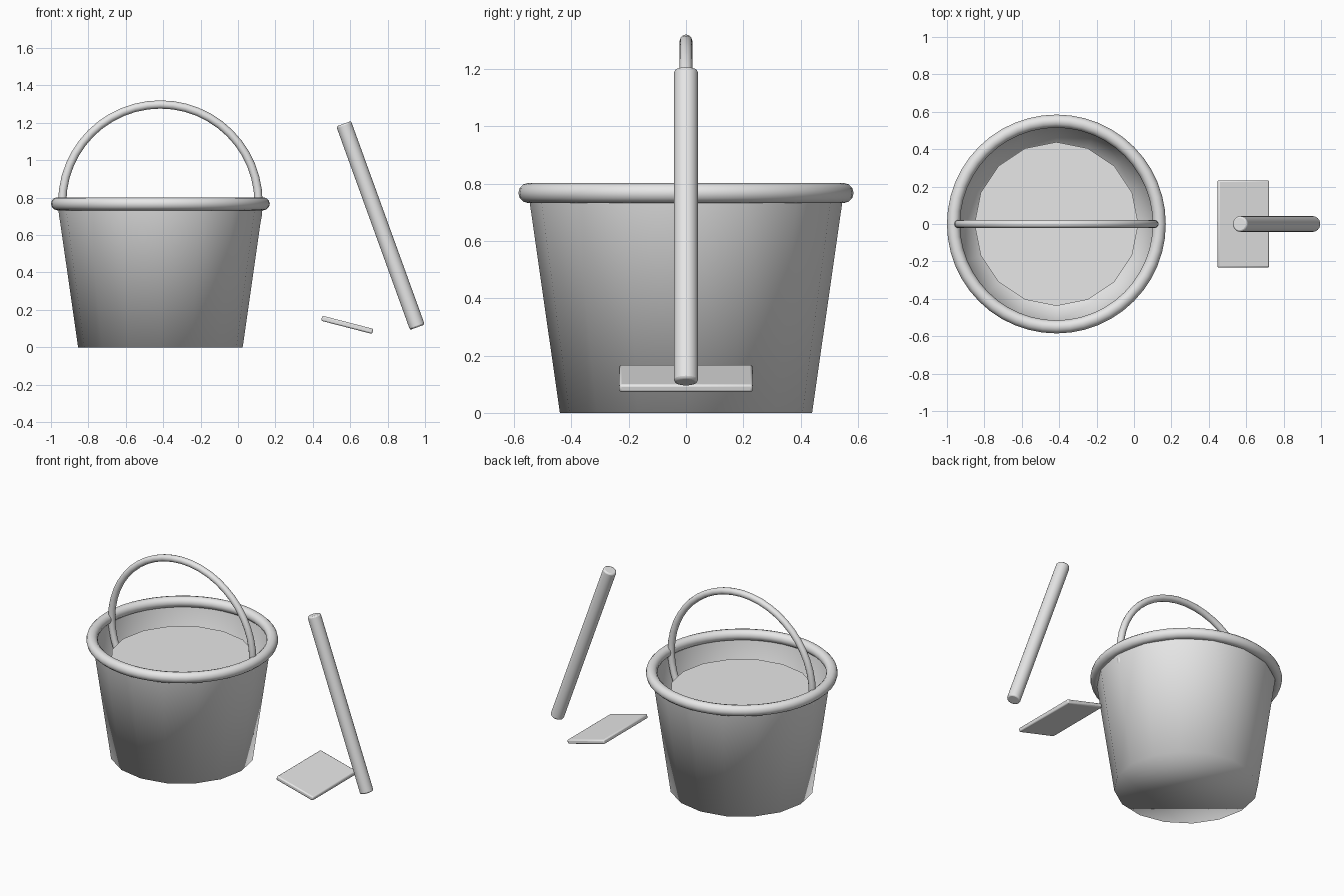
import bpy, math
from mathutils import Vector

default = bpy.data.objects.get("Cube")
if default:
    bpy.data.objects.remove(default, do_unlink=True)

# One plain grey for everything
grey = bpy.data.materials.new("plain_grey")
grey.use_nodes = True
grey.diffuse_color = (0.8, 0.8, 0.8, 1)
grey.node_tree.nodes["Principled BSDF"].inputs["Base Color"].default_value = (0.8, 0.8, 0.8, 1)

BUCKET_X = -0.415
RIM_Z = 0.767


def finish(name, angle=None):
    ob = bpy.context.object
    ob.name = name
    ob.data.materials.clear()
    ob.data.materials.append(grey)
    if angle is None:
        bpy.ops.object.shade_smooth()
    else:
        bpy.ops.object.shade_smooth_by_angle(angle=math.radians(angle))
    return ob


def bevel(ob, width, segments):
    mod = ob.modifiers.new("soft_edges", 'BEVEL')
    mod.width = width
    mod.segments = segments
    mod.limit_method = 'ANGLE'


# Bucket wall: tapered, sixteen sides, closed floor, open top
bpy.ops.mesh.primitive_cone_add(vertices=16, radius1=0.44, radius2=0.55, depth=RIM_Z,
                                location=(BUCKET_X, 0, RIM_Z / 2),
                                rotation=(0, 0, math.pi / 2))
bucket = finish("bucket_body")
import bmesh
bm = bmesh.new()
bm.from_mesh(bucket.data)
top = [f for f in bm.faces if f.normal.z > 0.9]
bmesh.ops.delete(bm, geom=top, context='FACES_ONLY')
bm.to_mesh(bucket.data)
bm.free()

# Contents with a flat top below the rim
FILL_Z = 0.655
bpy.ops.mesh.primitive_cylinder_add(vertices=16, radius=0.438, depth=FILL_Z - 0.02,
                                    location=(BUCKET_X, 0, FILL_Z / 2 + 0.01))
finish("bucket_filling", 30)

# Rolled rim
bpy.ops.mesh.primitive_torus_add(major_radius=0.55, minor_radius=0.035,
                                 major_segments=48, minor_segments=12,
                                 location=(BUCKET_X, 0, RIM_Z))
finish("bucket_rim")

# Carrying hoop, its lower half hidden in the bucket
bpy.ops.mesh.primitive_torus_add(major_radius=0.525, minor_radius=0.022,
                                 major_segments=48, minor_segments=12,
                                 location=(BUCKET_X, 0, 0.773),
                                 rotation=(math.pi / 2, 0, 0))
finish("bucket_handle")

# Leaning shaft of the spade
low, high = Vector((0.959, 0, 0.107)), Vector((0.565, 0, 1.195))
axis = high - low
bpy.ops.mesh.primitive_cylinder_add(vertices=24, radius=0.042, depth=axis.length,
                                    location=(low + high) / 2)
shaft = bpy.context.object
shaft.rotation_euler = axis.to_track_quat('Z', 'Y').to_euler()
bevel(shaft, 0.009, 2)
finish("spade_shaft", 40)

# Flat tilted spade blade
bpy.ops.mesh.primitive_cube_add(size=1, location=(0.584, 0, 0.12),
                                rotation=(0, math.radians(14.5), 0))
blade = bpy.context.object
blade.scale = (0.282, 0.466, 0.028)
bpy.ops.object.transform_apply(location=False, rotation=False, scale=True)
bevel(blade, 0.008, 2)
finish("spade_blade", 40)
